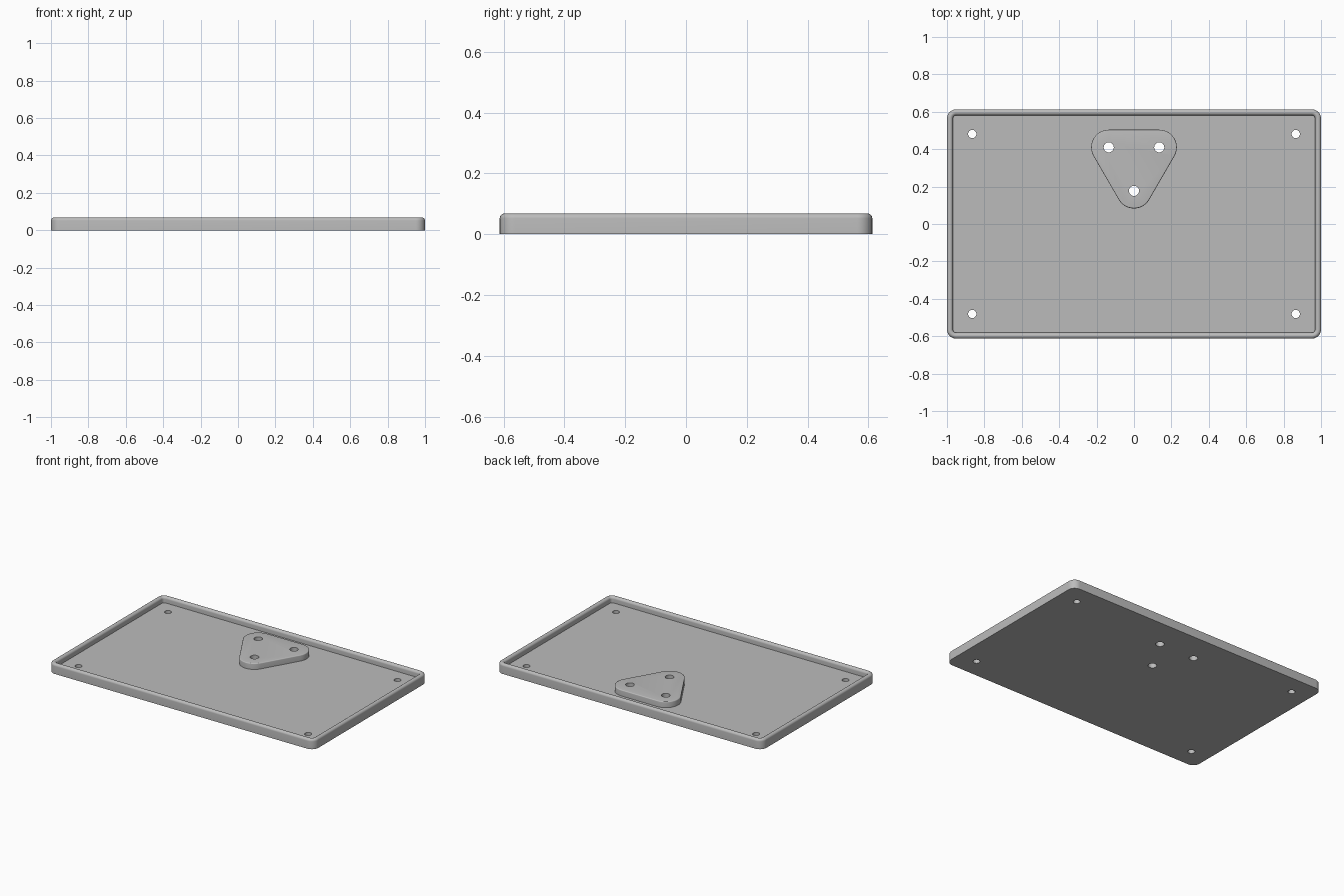
import bpy, bmesh, math

if "Cube" in bpy.data.objects:
    bpy.data.objects.remove(bpy.data.objects["Cube"])

HALF_X, HALF_Y, HEIGHT = 1.0, 0.613, 0.068
FLOOR, WALL, CORNER = 0.027, 0.032, 0.05
BOSS_R, BOSS_FILLET = 0.094, 0.006
BOSS_CENTRES = [(0.135, 0.41), (-0.135, 0.41), (0, 0.177)]

grey = bpy.data.materials.new("plain grey")
grey.use_nodes = True
colour = (0.5, 0.5, 0.5, 1)
grey.diffuse_color = colour
grey.node_tree.nodes["Principled BSDF"].inputs["Base Color"].default_value = colour


def finish(name, bm):
    bmesh.ops.recalc_face_normals(bm, faces=bm.faces)
    mesh = bpy.data.meshes.new(name)
    bm.to_mesh(mesh)
    bm.free()
    obj = bpy.data.objects.new(name, mesh)
    bpy.context.collection.objects.link(obj)
    mesh.materials.append(grey)
    return obj


def outline(centres, start, radius, steps=12):
    """Rounded polygon: an equal arc around each corner centre."""
    sweep = 2 * math.pi / len(centres)
    return [(cx + radius * math.cos(start + sweep * (i + k / steps)),
             cy + radius * math.sin(start + sweep * (i + k / steps)))
            for i, (cx, cy) in enumerate(centres) for k in range(steps + 1)]


def rounded_solid(name, centres, start, profile):
    """Stack rounded outlines given as (radius, z) and cap both ends."""
    bm = bmesh.new()
    rings = [[bm.verts.new((x, y, z)) for x, y in outline(centres, start, r)]
             for r, z in profile]
    for low, high in zip(rings, rings[1:]):
        for i in range(len(low)):
            j = (i + 1) % len(low)
            bm.faces.new((low[i], low[j], high[j], high[i]))
    bm.faces.new(rings[0])
    bm.faces.new(rings[-1])
    return finish(name, bm)


def drill(obj, holes):
    """Cut round vertical holes given as (x, y, radius)."""
    bm = bmesh.new()
    for x, y, r in holes:
        made = bmesh.ops.create_cone(bm, cap_ends=True, segments=32,
                                     radius1=r, radius2=r, depth=0.4)
        bmesh.ops.translate(bm, verts=made["verts"], vec=(x, y, 0))
    cutter = finish("hole_cutter", bm)
    cutter.hide_render = True
    mod = obj.modifiers.new("holes", "BOOLEAN")
    mod.operation, mod.solver, mod.object = "DIFFERENCE", "EXACT", cutter
    bpy.ops.object.select_all(action="DESELECT")
    bpy.context.view_layer.objects.active = obj
    obj.select_set(True)
    bpy.ops.object.modifier_apply(modifier=mod.name)
    bpy.data.objects.remove(cutter)
    bpy.ops.object.shade_smooth_by_angle(angle=math.radians(30))


# Tray: flat floor with a raised wall and a fully rounded rim
cx, cy = HALF_X - CORNER, HALF_Y - CORNER
half = WALL / 2
rim = [(CORNER - half + half * math.cos(a), HEIGHT - half + half * math.sin(a))
       for a in (math.pi * k / 12 for k in range(13))]
tray = rounded_solid("tray", [(cx, cy), (-cx, cy), (-cx, -cy), (cx, -cy)], 0,
                     [(CORNER, 0)] + rim + [(CORNER - WALL, FLOOR)])

# Boss: rounded triangular pad standing on the floor
edge = [(BOSS_R - BOSS_FILLET * (1 - math.cos(a)),
         HEIGHT - BOSS_FILLET * (1 - math.sin(a)))
        for a in (math.pi / 2 * k / 4 for k in range(5))]
boss = rounded_solid("triangular_boss", BOSS_CENTRES, math.radians(-30),
                     [(BOSS_R, FLOOR - 0.004)] + edge)

# Screw holes: four in the corners and three through the boss
boss_holes = [(x, y, 0.027) for x, y in BOSS_CENTRES]
corner_holes = [(sx * 0.865, sy * 0.481, 0.022) for sx in (-1, 1) for sy in (-1, 1)]
drill(tray, corner_holes + boss_holes)
drill(boss, boss_holes)
